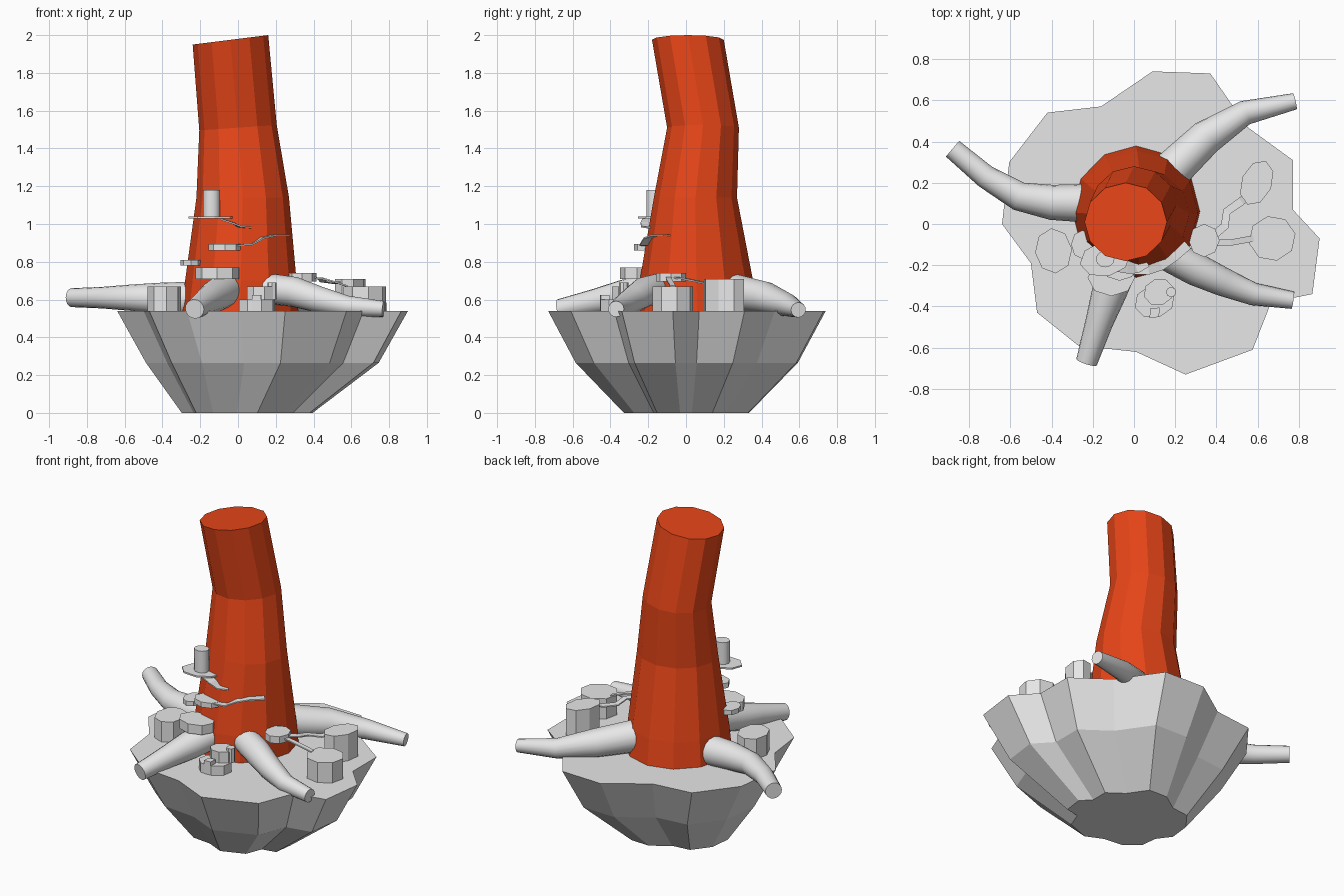
import bpy
import bmesh
from math import cos, sin, tau
from mathutils import Vector

if "Cube" in bpy.data.objects:
    bpy.data.objects.remove(bpy.data.objects["Cube"], do_unlink=True)


def make_material(name, color):
    mat = bpy.data.materials.new(name)
    mat.use_nodes = True
    mat.diffuse_color = (*color, 1)
    mat.node_tree.nodes["Principled BSDF"].inputs["Base Color"].default_value = (*color, 1)
    return mat


GREY = make_material("pale grey", (0.8, 0.8, 0.8))
RED = make_material("rust red", (0.8, 0.06, 0.009))


def loft(name, rings, mat, smooth=False):
    """Skin a list of equal-length rings and cap both ends."""
    bm = bmesh.new()
    loops = [[bm.verts.new(p) for p in ring] for ring in rings]
    n = len(loops[0])
    sides = []
    for low, high in zip(loops, loops[1:]):
        for i in range(n):
            j = (i + 1) % n
            sides.append(bm.faces.new((low[i], low[j], high[j], high[i])))
    bm.faces.new(loops[0][::-1])
    bm.faces.new(loops[-1])
    bmesh.ops.recalc_face_normals(bm, faces=bm.faces)
    for face in sides:
        face.smooth = smooth
    for edge in bm.edges:
        edge.smooth = len(edge.link_faces) == 2 and edge.calc_face_angle() < 0.7
    mesh = bpy.data.meshes.new(name)
    bm.to_mesh(mesh)
    bm.free()
    mesh.materials.append(mat)
    obj = bpy.data.objects.new(name, mesh)
    bpy.context.collection.objects.link(obj)
    return obj


def ellipse(x, y, z, rx, ry, sides, turn=0.0, tilt=0.0):
    """Ring of points, optionally rising along x."""
    ring = []
    for i in range(sides):
        a = tau * i / sides
        u, v = rx * cos(a), ry * sin(a)
        dx = u * cos(turn) - v * sin(turn)
        dy = u * sin(turn) + v * cos(turn)
        ring.append(Vector((x + dx, y + dy, z + tilt * dx)))
    return ring


def root(name, points):
    """Tapered round tube through (x, y, z, radius) points."""
    rings = []
    for i, (x, y, z, r) in enumerate(points):
        before = Vector(points[max(i - 1, 0)][:3])
        after = Vector(points[min(i + 1, len(points) - 1)][:3])
        along = (after - before).normalized()
        side = along.cross(Vector((0, 0, 1))).normalized()
        up = side.cross(along)
        rings.append([Vector((x, y, z)) + r * (side * cos(a) + up * sin(a))
                      for a in (tau * k / 16 for k in range(16))])
    loft(name, rings, GREY, smooth=True)


def walkway(name, points, width):
    """Thin level strip following a path."""
    rings = []
    for i, p in enumerate(points):
        before = Vector(points[max(i - 1, 0)])
        after = Vector(points[min(i + 1, len(points) - 1)])
        side = (after - before).cross(Vector((0, 0, 1))).normalized() * width / 2
        drop = Vector((0, 0, 0.008))
        p = Vector(p)
        rings.append([p - side, p + side, p + side - drop, p - side - drop])
    loft(name, rings, GREY)


# Floating rock island: one outline shrunk downwards
outline = [(.09, .74), (.37, .73), (.55, .47), (.77, .31), (.77, .07), (.9, -.07),
           (.865, -.34), (.665, -.38), (.575, -.61), (.25, -.73), (.01, -.62),
           (-.27, -.59), (-.47, -.43), (-.5, -.19), (-.64, 0), (-.605, .3),
           (-.42, .54), (-.16, .57)]
levels = [(0, .45, -.01), (.265, .8, .025), (.54, 1, 0)]
loft("rock_island", [[(x * s + shift, y * s, z) for x, y in outline]
                     for z, s, shift in levels], GREY)

# Leaning trunk with a sloping cut top
loft("trunk", [ellipse(.01, .06, .53, .31, .32, 12),
               ellipse(.015, .055, .7, .295, .30, 12),
               ellipse(.025, .05, 1.14, .245, .22, 12),
               ellipse(0, .09, 1.51, .205, .19, 12, tilt=.07),
               ellipse(-.04, .01, 1.975, .2, .19, 12, tilt=.125)], RED)

# Four spreading roots
root("root_back_left", [(.12, .2, .65, .1), (.35, .42, .61, .085), (.54, .54, .57, .06),
                        (.78, .595, .545, .04)])
root("root_right", [(-.2, .1, .6, .095), (-.4, .105, .605, .085), (-.56, .135, .61, .07),
                    (-.72, .23, .61, .057), (-.88, .365, .61, .05)])
root("root_front", [(-.05, -.15, .66, .09), (-.12, -.33, .62, .085), (-.17, -.48, .59, .067),
                    (-.23, -.67, .55, .052)])
root("root_front_left", [(.15, -.14, .66, .08), (.3, -.22, .64, .08), (.43, -.28, .6, .07),
                         (.58, -.34, .565, .055), (.77, -.37, .55, .042)])

# Eight-sided pads: x, y, half sizes, turn, then heights of each layer
pads = {
    "ground_hut_right": (-.39, -.13, .09, .11, .1, .53, .6, .67),
    "ground_hut_left": (.67, -.07, .115, .11, .2, .53, .62, .67),
    "ground_hut_back": (.595, .2, .075, .115, -.4, .53, .65, .71),
    "ground_hut_front": (.1, -.375, .1, .08, .3, .53, .575, .6),
    "front_hut_roof": (.12, -.33, .075, .065, .3, .59, .64, .67),
    "round_landing": (.34, -.08, .075, .08, 0, .695, .72, .74),
    "trunk_pad_low": (-.11, -.26, .115, .09, 0, .71, .77),
    "trunk_pad_side": (-.25, -.1, .055, .07, 0, .78, .81),
    "trunk_pad_middle": (-.07, -.21, .085, .065, 0, .86, .893),
    "trunk_pad_high": (-.14, -.17, .125, .085, .2, 1.03, 1.04),
}
for name, (x, y, rx, ry, turn, *heights) in pads.items():
    loft(name, [ellipse(x, y, z, rx, ry, 8, turn) for z in heights], GREY)

# Little tower on the highest pad
loft("trunk_tower", [ellipse(-.14, -.17, z, .045, .04, 12) for z in (1.03, 1.18)],
     GREY, smooth=True)

# Thin walkways joining the pads
walkway("walkway_back", [(.38, -.06, .72), (.44, -.01, .715), (.45, .06, .7),
                         (.52, .11, .69), (.57, .15, .71)], .04)
walkway("walkway_left", [(.4, -.09, .72), (.47, -.09, .71), (.58, -.07, .675)], .03)
walkway("walkway_middle", [(-.02, -.22, .89), (.07, -.22, .895), (.13, -.2, .93),
                           (.19, -.16, .945), (.26, -.1, .945)], .05)
walkway("walkway_high", [(-.09, -.2, 1.03), (-.03, -.21, 1.01), (.01, -.21, .99),
                         (.06, -.18, .985)], .06)

# Door block and chimney curl on the front hut
loft("hut_door", [ellipse(.1, -.43, z, .035, .03, 4, tau / 8) for z in (.54, .625)], GREY)
loft("hut_chimney", [ellipse(.18, -.33, z, .025, .025, 8) for z in (.6, .69)], GREY)
